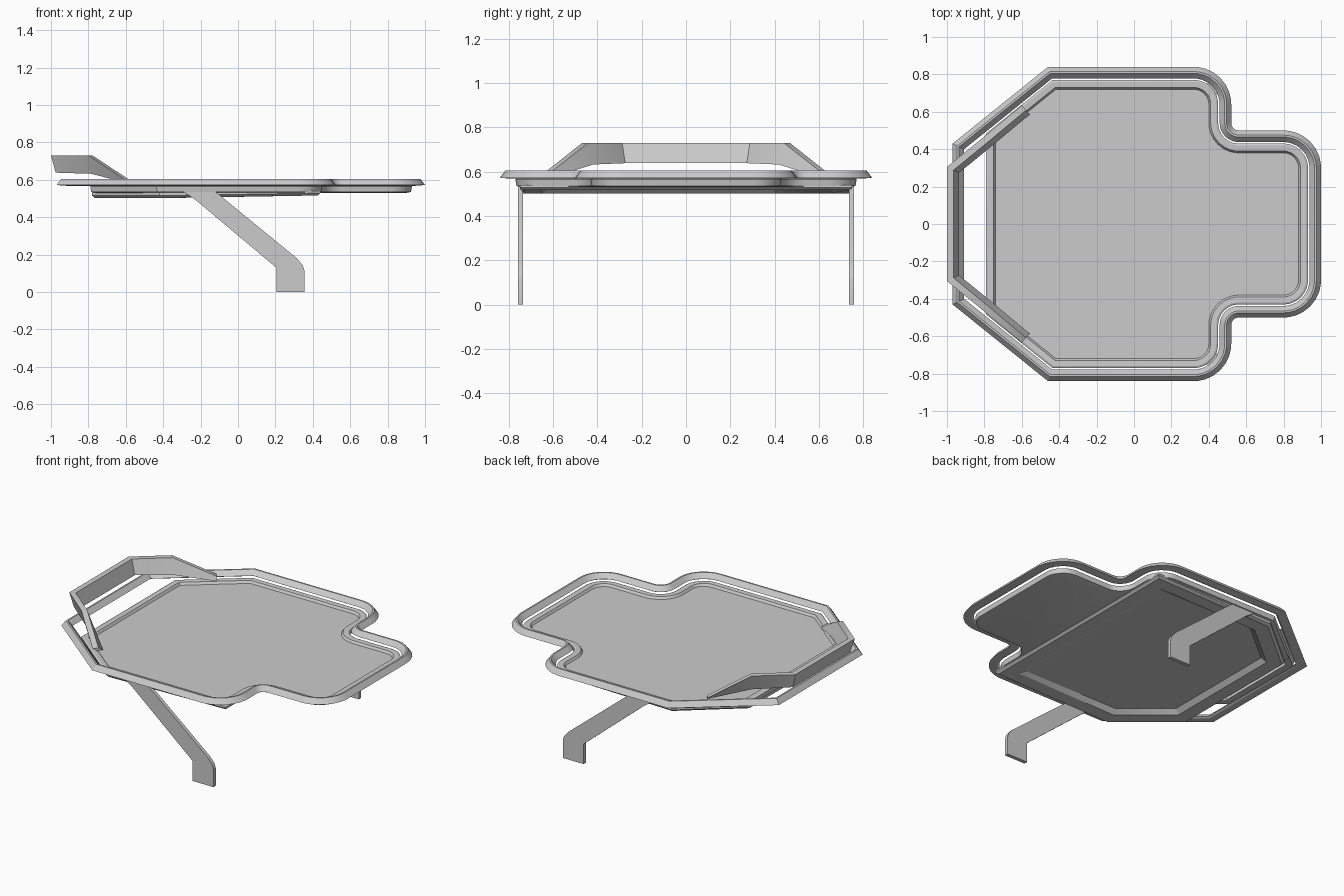
import bpy, bmesh, math
from mathutils import Vector

if "Cube" in bpy.data.objects:
    bpy.data.objects.remove(bpy.data.objects["Cube"])


def finish(name, bm):
    bmesh.ops.recalc_face_normals(bm, faces=bm.faces)
    me = bpy.data.meshes.new(name)
    bm.to_mesh(me)
    bm.free()
    ob = bpy.data.objects.new(name, me)
    bpy.context.collection.objects.link(ob)
    bpy.ops.object.select_all(action='DESELECT')
    bpy.context.view_layer.objects.active = ob
    ob.select_set(True)
    bpy.ops.object.shade_smooth_by_angle(angle=math.radians(30))
    return ob


def inward(pts, d, closed=True):
    """Mitred inward offset of a counter-clockwise path."""
    n, out = len(pts), []
    for i, p in enumerate(pts):
        p = Vector(p[:2])
        a = Vector(pts[i - 1][:2]) if (closed or i > 0) else None
        b = Vector(pts[(i + 1) % n][:2]) if (closed or i < n - 1) else None
        e1 = (p - a).normalized() if a else (b - p).normalized()
        e2 = (b - p).normalized() if b else e1
        n1, n2 = Vector((-e1.y, e1.x)), Vector((-e2.y, e2.x))
        out.append(p + (n1 + n2) * d / (1 + n1.dot(n2)))
    return out


def outline(half, d, seg=8):
    """Mirror a half outline (x, y, radius), inset it and round its corners."""
    pts = half + [(x, -y, r) for x, y, r in reversed(half)]
    off, n, out = inward(pts, d), len(pts), []
    for i, p in enumerate(off):
        r = pts[i][2]
        if r == 0:
            out.append(p)
            continue
        e1 = (p - off[i - 1]).normalized()
        e2 = (off[(i + 1) % n] - p).normalized()
        turn = e1.x * e2.y - e1.y * e2.x
        r = max(r - d if turn > 0 else r + d, 0.02)
        t = r * math.tan(e1.angle(e2) / 2)
        a, b = p - e1 * t, p + e2 * t
        c = a + Vector((-e1.y, e1.x)) * math.copysign(r, turn)
        for k in range(seg + 1):
            q = a.lerp(b, k / seg) - c
            out.append(c + q.normalized() * r)
    return out


def stack(name, half, steps, ring=False):
    """Loft insets of one outline: steps are (inset, z)."""
    bm = bmesh.new()
    loops = [[bm.verts.new((p.x, p.y, z)) for p in outline(half, d)] for d, z in steps]
    n = len(loops[0])
    pairs = list(zip(loops, loops[1:]))
    if ring:
        pairs.append((loops[-1], loops[0]))
    else:
        bm.faces.new(loops[0])
        bm.faces.new(loops[-1])
    for a, b in pairs:
        for i in range(n):
            j = (i + 1) % n
            bm.faces.new((a[i], a[j], b[j], b[i]))
    return finish(name, bm)


right_side = [(1.0, 0.5, 0.2), (0.52, 0.5, 0.04), (0.52, 0.84, 0.2), (-0.46, 0.84, 0)]

# outer floating rim
stack("outer_rim", right_side + [(-0.97, 0.43, 0)],
      [(0, 0.572), (0.025, 0.605), (0.035, 0.605), (0.062, 0.575), (0.05, 0.568)], ring=True)

# main panel with a raised lip around a sunken top
stack("panel", right_side + [(-0.86, 0.518, 0)],
      [(0.10, 0.53), (0.075, 0.535), (0.07, 0.565), (0.08, 0.57),
       (0.11, 0.568), (0.12, 0.553), (0.13, 0.553)])

# frame under the panel with a recessed underside
frame = stack("under_frame", [(0.44, 0.75, 0), (-0.42, 0.75, 0), (-0.78, 0.45, 0)],
              [(0, 0.54), (0, 0.515), (0.015, 0.502), (0.10, 0.502), (0.13, 0.529)])
for v in frame.data.vertices:
    if v.co.z < 0.52 and v.co.x > 0:
        v.co.z += 0.014

# raised handle at the left end: x, y, top z, bottom z
arm = [(-0.60, 0.635, 0.598, 0.58), (-0.80, 0.468, 0.73, 0.632), (-1.0, 0.305, 0.73, 0.638)]
path = arm + [(x, -y, t, b) for x, y, t, b in reversed(arm)]
bm = bmesh.new()
corners = []
for d, top in ((0, True), (0.035, True), (0.065, False), (0.025, False)):
    corners.append([bm.verts.new((p.x, p.y, s[2] if top else s[3]))
                    for p, s in zip(inward(path, d, closed=False), path)])
for a, b in zip(corners, corners[1:] + corners[:1]):
    for i in range(len(path) - 1):
        bm.faces.new((a[i], a[i + 1], b[i + 1], b[i]))
bm.faces.new([c[0] for c in corners])
bm.faces.new([c[-1] for c in corners])
finish("handle", bm)

# slanted legs with upright feet
leg = [(0.205, 0), (0.355, 0), (0.355, 0.115), (0.345, 0.145), (0.315, 0.18),
       (-0.10, 0.52), (-0.12, 0.535), (-0.29, 0.535), (-0.23, 0.495), (0.205, 0.13)]
for name, s in (("front_leg", -1), ("back_leg", 1)):
    bm = bmesh.new()
    f = bm.faces.new([bm.verts.new((x, s * 0.735, z)) for x, z in leg])
    g = bmesh.ops.extrude_face_region(bm, geom=[f])["geom"]
    bmesh.ops.translate(bm, vec=(0, s * 0.024, 0),
                        verts=[v for v in g if isinstance(v, bmesh.types.BMVert)])
    finish(name, bm)
